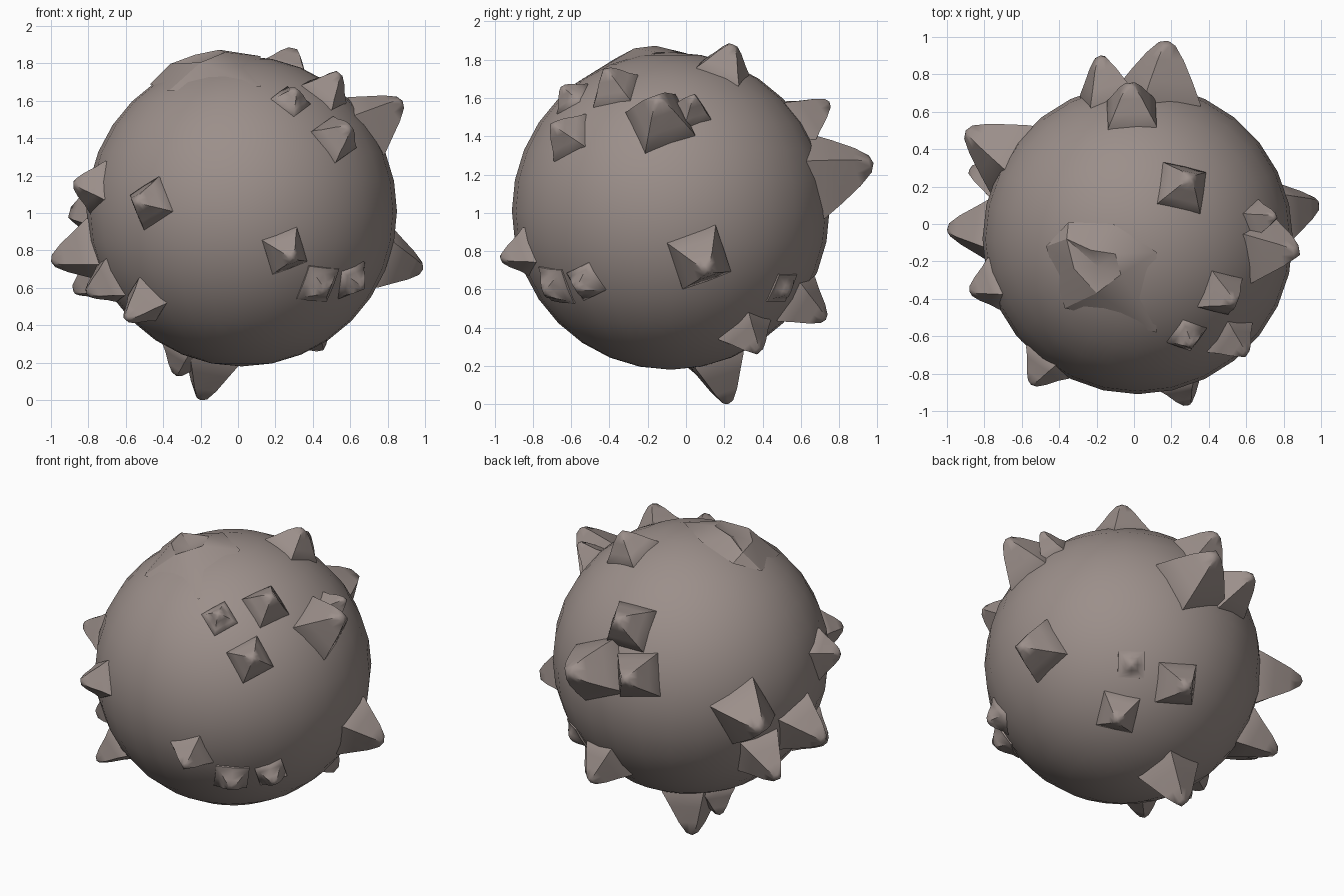
import bpy, bmesh, math
from mathutils import Vector

if "Cube" in bpy.data.objects:
    bpy.data.objects.remove(bpy.data.objects["Cube"])

CENTER = Vector((0.02, -0.08, 1.01))
R = 0.83

stone = bpy.data.materials.new("grey brown stone")
stone.diffuse_color = (0.33, 0.275, 0.255, 1)
stone.use_nodes = True
stone.node_tree.nodes["Principled BSDF"].inputs["Base Color"].default_value = stone.diffuse_color


def finish(name, bm, angle):
    """Turn a bmesh into a smooth shaded stone object."""
    bmesh.ops.recalc_face_normals(bm, faces=bm.faces)
    me = bpy.data.meshes.new(name)
    bm.to_mesh(me)
    bm.free()
    me.materials.append(stone)
    ob = bpy.data.objects.new(name, me)
    bpy.context.collection.objects.link(ob)
    bpy.ops.object.select_all(action='DESELECT')
    ob.select_set(True)
    bpy.context.view_layer.objects.active = ob
    bpy.ops.object.shade_smooth_by_angle(angle=math.radians(angle))
    return ob


def spike(name, tip, half, roll):
    """Square based thorn with a blunt tip, its base edge lying on the ball."""
    rel = Vector(tip) - CENTER
    height, n = rel.length, rel.normalized()
    u = Vector((0, 0, 1)).cross(n).normalized()
    v = n.cross(u)
    bm = bmesh.new()
    rings = []
    # width factor and share of the height for each ring
    for width, t in ((1.0, 0.0), (0.74, 0.33), (0.45, 0.7), (0.2, 0.94)):
        ring = []
        for i in range(8):
            a = math.radians(roll + 45 * i)
            d = half * width * (math.sqrt(2) if i % 2 else 1.0)
            p = u * (d * math.cos(a)) + v * (d * math.sin(a))
            base = math.sqrt((R + 0.004) ** 2 - p.length_squared)
            low = base if t == 0 else R - 0.02
            ring.append(bm.verts.new(CENTER + p + n * (low + (height - low) * t)))
        rings.append(ring)
    for a, b in zip(rings, rings[1:]):
        for i in range(8):
            j = (i + 1) % 8
            bm.faces.new((a[i], a[j], b[j], b[i]))
    top = bm.verts.new(CENTER + rel)
    for i in range(8):
        bm.faces.new((rings[-1][i], rings[-1][(i + 1) % 8], top))
    # short skirt sunk into the ball
    sunk = [bm.verts.new(w.co - n * 0.06) for w in rings[0]]
    for i in range(8):
        j = (i + 1) % 8
        bm.faces.new((sunk[i], sunk[j], rings[0][j], rings[0][i]))
    bm.faces.new(sunk)
    finish(name, bm, 55)


# round body
bm = bmesh.new()
bmesh.ops.create_uvsphere(bm, u_segments=28, v_segments=16, radius=R)
bmesh.ops.translate(bm, verts=bm.verts, vec=CENTER)
finish("ball_body", bm, 60)

# thorns: tip position, half width of base, roll in degrees
SPIKES = [
    # front
    ((-0.55, -0.86, 1.06), 0.105, 28),
    ((0.29, -0.97, 0.76), 0.10, 21),
    ((-0.60, -0.62, 0.43), 0.10, 35),
    ((0.47, -0.74, 0.58), 0.10, -5),
    ((0.67, -0.57, 0.60), 0.085, 20),
    # front, upper right
    ((0.60, -0.70, 1.46), 0.105, 25),
    ((0.31, -0.65, 1.66), 0.08, 35),
    ((0.54, -0.42, 1.75), 0.105, 15),
    # right
    ((0.88, -0.15, 1.60), 0.14, 24),
    ((0.76, 0.04, 1.61), 0.08, 22),
    ((0.99, 0.11, 0.70), 0.135, 21),
    # top
    ((0.30, 0.245, 1.88), 0.12, 30),
    # back
    ((-0.02, 0.75, 1.58), 0.13, 0),
    ((0.18, 0.98, 1.26), 0.17, 25),
    ((-0.18, 0.90, 1.28), 0.13, 10),
    ((0.47, 0.54, 0.58), 0.08, 0),
    ((0.19, 0.73, 0.44), 0.12, 10),
    ((0.45, 0.38, 0.27), 0.11, -15),
    # left
    ((-0.88, -0.36, 1.16), 0.11, 20),
    ((-1.00, -0.03, 0.74), 0.135, 20),
    ((-0.90, 0.50, 0.99), 0.155, 28),
    ((-0.88, 0.29, 0.58), 0.125, 10),
    ((-0.81, -0.32, 0.57), 0.11, 10),
    # underneath
    ((-0.20, 0.22, 0.00), 0.135, 25),
    ((-0.33, 0.12, 0.13), 0.10, 10),
]
for k, (tip, half, roll) in enumerate(SPIKES, 1):
    spike(f"spike_{k:02d}", tip, half, roll)

# jagged star shaped crack on the crown: points on the skin, raised notches
POINTS = [(-0.47, -0.12), (-0.35, 0.01), (-0.11, 0.0), (0.12, -0.15),
          (0.12, -0.58), (-0.37, -0.45)]
NOTCHES = [(-0.36, -0.08), (-0.23, -0.14), (-0.10, -0.16), (-0.07, -0.27),
           (-0.20, -0.37), (-0.32, -0.24)]


def on_ball(p, r):
    x, y = p[0] - CENTER.x, p[1] - CENTER.y
    return CENTER + Vector((x, y, math.sqrt(r * r - x * x - y * y)))


bm = bmesh.new()
outer = [bm.verts.new(on_ball(p, R + 0.008)) for p in POINTS]
inner = [bm.verts.new(on_ball(p, R + 0.045)) for p in NOTCHES]
middle = bm.verts.new(on_ball((-0.19, -0.23), R + 0.004))
for i in range(6):
    j = (i + 1) % 6
    bm.faces.new((outer[i], inner[i], outer[j]))
    bm.faces.new((inner[i], inner[j], outer[j]))
    bm.faces.new((inner[i], middle, inner[j]))
finish("crown_crack", bm, 25)
